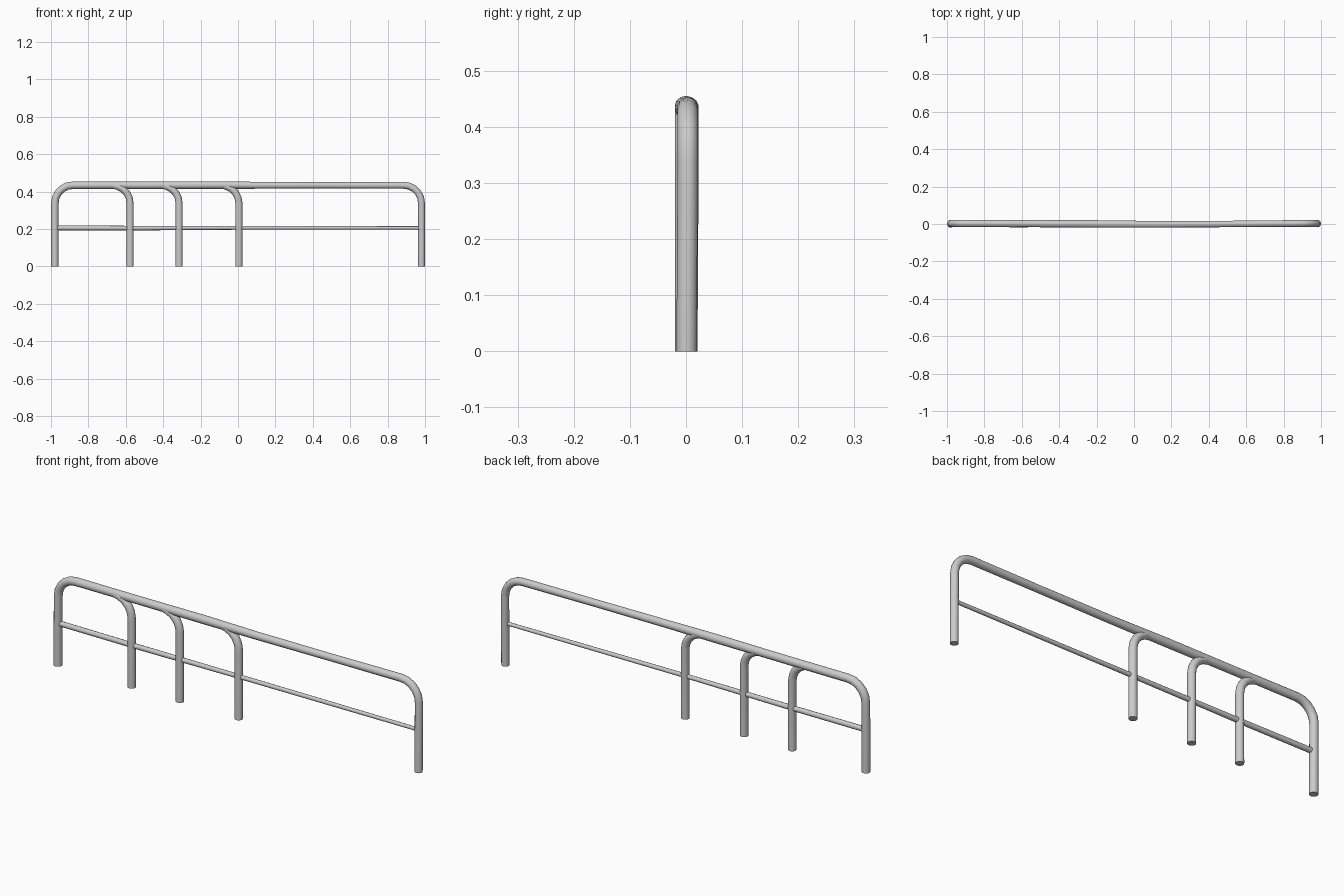
import bpy, bmesh
from math import sin, cos, pi, radians
from mathutils import Vector

if "Cube" in bpy.data.objects:
    bpy.data.objects.remove(bpy.data.objects["Cube"])


def tube(name, pts, sides=14):
    """Sweep a round section along (x, y, z, radius) points lying near the XZ plane."""
    bm = bmesh.new()
    pos = [Vector(p[:3]) for p in pts]
    rings = []
    for i, p in enumerate(pos):
        t = (pos[min(i + 1, len(pos) - 1)] - pos[max(i - 1, 0)]).normalized()
        n = Vector((0, 1, 0)).cross(t).normalized()
        b = t.cross(n)
        r = pts[i][3]
        rings.append([bm.verts.new(p + r * (cos(2 * pi * k / sides) * n + sin(2 * pi * k / sides) * b))
                      for k in range(sides)])
    for a, c in zip(rings, rings[1:]):
        for k in range(sides):
            j = (k + 1) % sides
            bm.faces.new((a[k], a[j], c[j], c[k]))
    bm.faces.new(rings[0])
    bm.faces.new(rings[-1])
    bmesh.ops.recalc_face_normals(bm, faces=bm.faces)
    me = bpy.data.meshes.new(name)
    bm.to_mesh(me)
    bm.free()
    ob = bpy.data.objects.new(name, me)
    bpy.context.collection.objects.link(ob)
    bpy.ops.object.select_all(action='DESELECT')
    ob.select_set(True)
    bpy.context.view_layer.objects.active = ob
    bpy.ops.object.shade_smooth_by_angle(angle=radians(40))
    return ob


def bend(x, top, y, r, side, size=0.095, steps=5):
    """Quarter bend from a vertical post at x to horizontal; side = -1 turns left, 1 right."""
    out = []
    for i in range(steps + 1):
        a = pi / 2 * i / steps
        out.append((x + side * size * (1 - cos(a)), y, top - size + size * sin(a), r))
    return out


TOP = 0.434

# outer frame: left post, top rail and right post in one bent tube
frame = [(-0.979, 0.001, 0, 0.02)]
frame += bend(-0.979, TOP, 0.003, 0.02, 1)
frame += [(-0.55, 0.002, TOP, 0.0195), (-0.17, 0.0, TOP + 0.001, 0.0205),
          (0.1, -0.002, TOP, 0.0185), (0.5, 0.0, TOP, 0.0175)]
frame += bend(0.981, TOP, 0.003, 0.0185, -1)[::-1]
frame += [(0.981, 0.001, 0, 0.0185)]
tube("outer_frame", frame)

# inner posts curving left into the top rail
for i, x in enumerate((-0.577, -0.315, 0.005)):
    path = [(x, -0.001, 0, 0.0195)] + bend(x, TOP - 0.001, -0.001, 0.019, -1)
    path[-1] = path[-1][:3] + (0.016,)
    tube(f"inner_post_{i + 1}", path)

# thin lower rail
tube("lower_rail", [(-0.975, 0.001, 0.206, 0.013), (-0.57, 0, 0.205, 0.0125),
                    (0.0, -0.001, 0.207, 0.0105), (0.978, 0.001, 0.206, 0.009)], 10)
